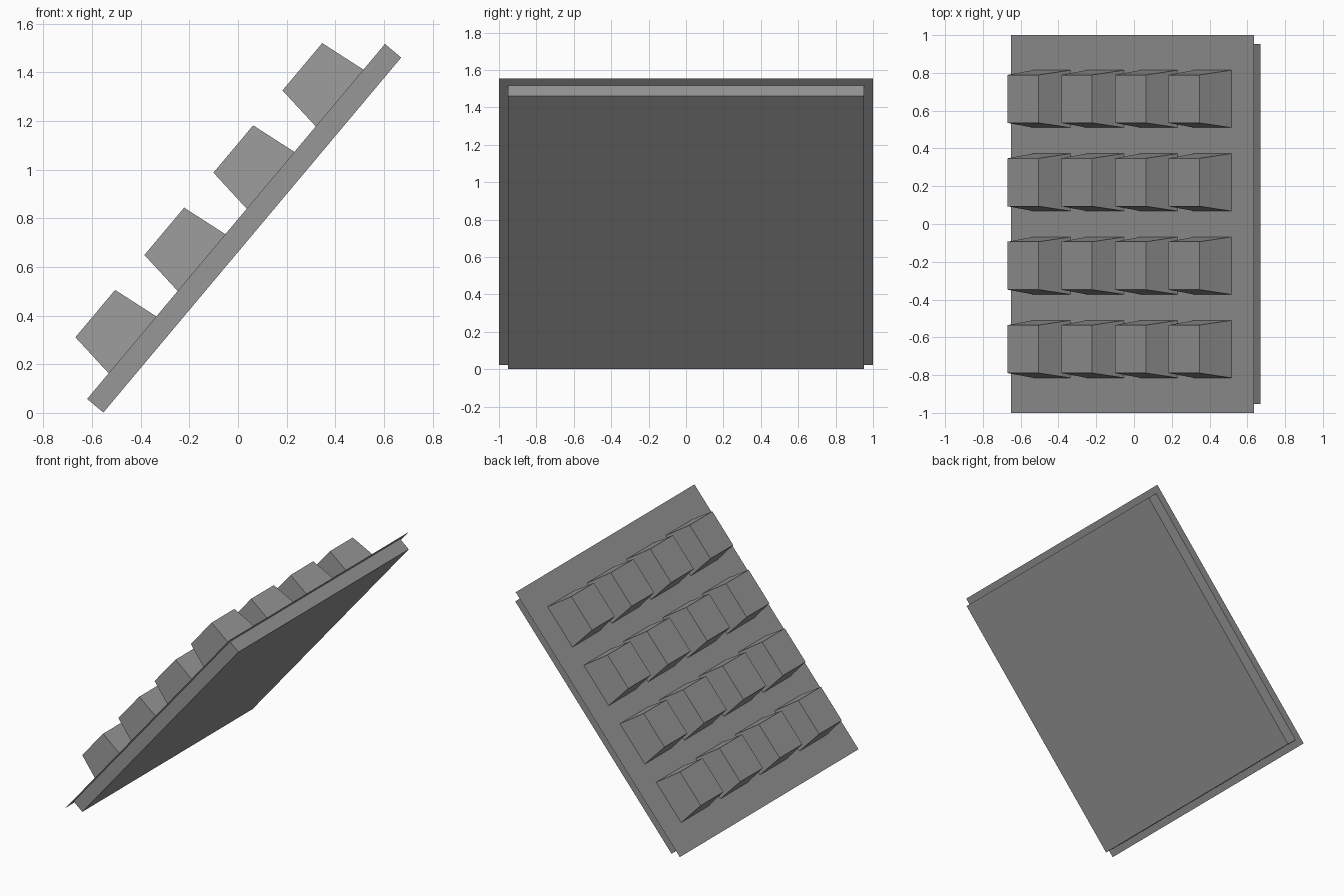
import bpy, bmesh, math
from mathutils import Matrix

if "Cube" in bpy.data.objects:
    bpy.data.objects.remove(bpy.data.objects["Cube"])

# Shared tilt: local x runs up the slope, local z points out of the panel face
TILT = Matrix.Translation((-0.008, 0, 0.787)) @ Matrix.Rotation(math.radians(-50), 4, 'Y')

# Dark grey finish for every part
DARK_GREY = bpy.data.materials.new("dark_grey")
DARK_GREY.diffuse_color = (0.31, 0.31, 0.31, 1)
DARK_GREY.use_nodes = True
DARK_GREY.node_tree.nodes["Principled BSDF"].inputs["Base Color"].default_value = DARK_GREY.diffuse_color


def add_object(name, bm, offset=(0, 0, 0)):
    bmesh.ops.recalc_face_normals(bm, faces=bm.faces)
    mesh = bpy.data.meshes.new(name)
    bm.to_mesh(mesh)
    bm.free()
    mesh.materials.append(DARK_GREY)
    obj = bpy.data.objects.new(name, mesh)
    bpy.context.collection.objects.link(obj)
    obj.matrix_world = TILT @ Matrix.Translation(offset)
    return obj


def tapered_box(name, base, top, height, offset):
    """Square box whose lower face is 'base' wide and upper face 'top' wide."""
    bm = bmesh.new()
    bmesh.ops.create_cube(bm, size=1)
    for v in bm.verts:
        width = top if v.co.z > 0 else base
        v.co.x *= width
        v.co.y *= width
        v.co.z = (v.co.z + 0.5) * height
    return add_object(name, bm, offset)


# Backing slab, its upper face touching the sheet
tapered_box("backing_slab", 1.905, 1.905, 0.087, (0, 0, -0.087))

# Thin face sheet overhanging the slab on every side
sheet = bmesh.new()
bmesh.ops.create_grid(sheet, x_segments=1, y_segments=1, size=1)
add_object("face_sheet", sheet, (0, 0, 0.001))

# Four by four grid of tapered blocks
PITCH = 0.4415
for row in range(4):
    for col in range(4):
        tapered_box(f"block_{row + 1}_{col + 1}", 0.305, 0.254, 0.2,
                    ((row - 1.5) * PITCH, (col - 1.5) * PITCH, 0))
